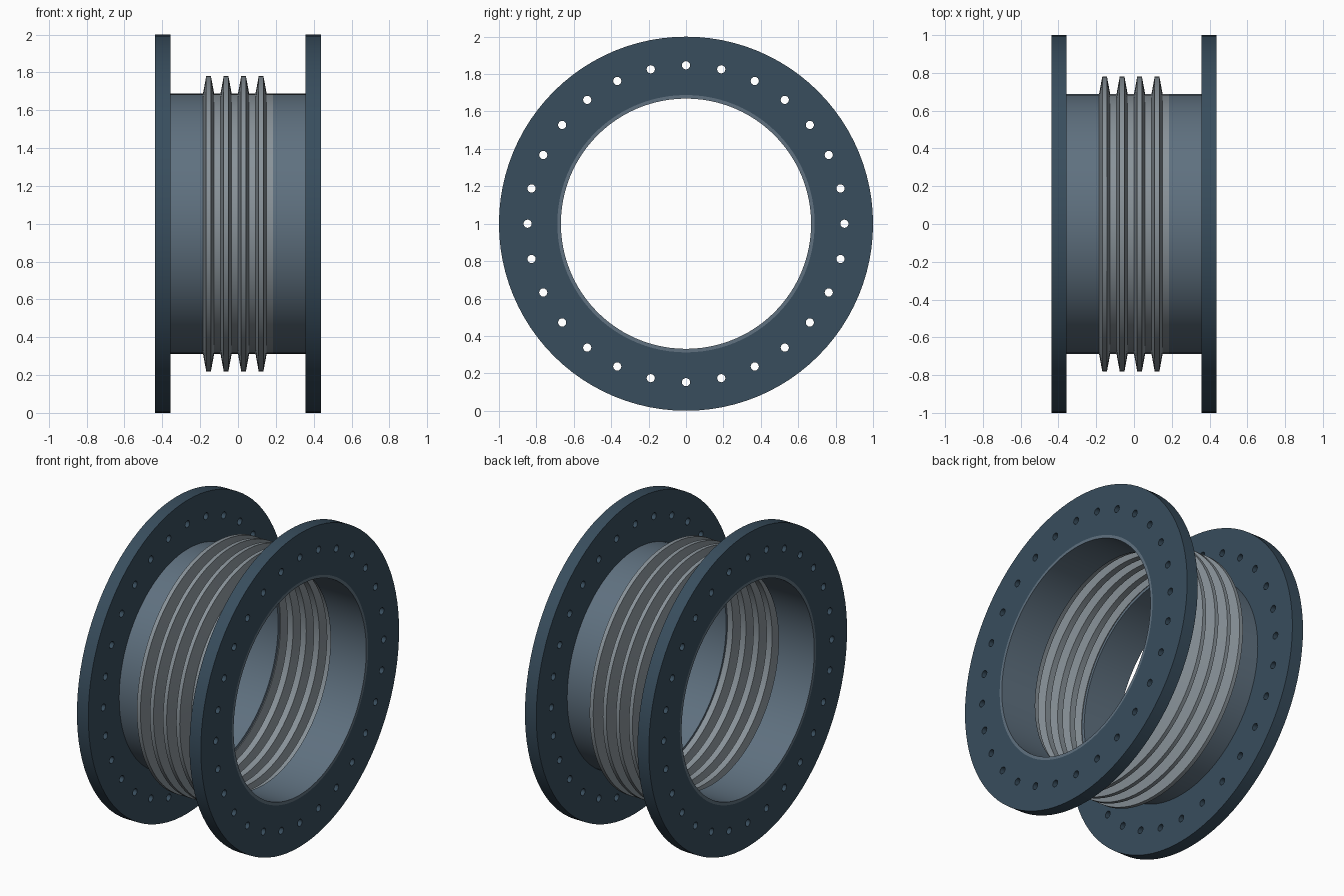
import bpy, bmesh
from math import pi, sin, cos, radians

if "Cube" in bpy.data.objects:
    bpy.data.objects.remove(bpy.data.objects["Cube"])

SEG = 96          # sides round the axis
HALF = 0.4375     # half length of the joint
FLANGE_T = 0.08
PIPE_OUT, PIPE_IN = 0.688, 0.669
BOLTS, BOLT_CIRCLE, BOLT_R = 28, 0.847, 0.022
PITCH, WAVES = 0.0925, 4


def material(name, rgb):
    m = bpy.data.materials.new(name)
    m.diffuse_color = (*rgb, 1)
    m.use_nodes = True
    m.node_tree.nodes["Principled BSDF"].inputs["Base Color"].default_value = m.diffuse_color
    return m


def add_object(name, bm, mat=None):
    mesh = bpy.data.meshes.new(name)
    bm.to_mesh(mesh)
    bm.free()
    ob = bpy.data.objects.new(name, mesh)
    bpy.context.collection.objects.link(ob)
    if mat:
        mesh.materials.append(mat)
    return ob


def lathe(name, profile, mat, closed=True):
    """Revolve (x, radius) points about the x axis at z = 1."""
    bm = bmesh.new()
    rings = []
    for i in range(SEG):
        a = 2 * pi * i / SEG
        rings.append([bm.verts.new((x, r * sin(a), 1 + r * cos(a))) for x, r in profile])
    n = len(profile)
    for i in range(SEG):
        p, q = rings[i], rings[(i + 1) % SEG]
        for j in range(n if closed else n - 1):
            k = (j + 1) % n
            bm.faces.new((p[j], p[k], q[k], q[j]))
    bmesh.ops.recalc_face_normals(bm, faces=bm.faces)
    return add_object(name, bm, mat)


def tube(name, x0, x1, r_in, r_out, mat):
    return lathe(name, [(x0, r_in), (x0, r_out), (x1, r_out), (x1, r_in)], mat)


def apply_and_smooth(ob):
    bpy.ops.object.select_all(action='DESELECT')
    ob.select_set(True)
    bpy.context.view_layer.objects.active = ob
    for m in list(ob.modifiers):
        bpy.ops.object.modifier_apply(modifier=m.name)
    bpy.ops.object.shade_smooth_by_angle(angle=radians(15 if ob.name == "bellows" else 30))


flange_mat = material("flange_blue", (0.04, 0.075, 0.11))
pipe_mat = material("pipe_steel", (0.115, 0.165, 0.215))
bellows_mat = material("bellows_steel", (0.25, 0.29, 0.32))

# Bolt hole cutter: a ring of rods through both flanges
bm = bmesh.new()
for i in range(BOLTS):
    a = 2 * pi * i / BOLTS
    ends = []
    for x in (-0.6, 0.6):
        ends.append([bm.verts.new((x, BOLT_CIRCLE * sin(a) + BOLT_R * cos(2 * pi * k / 16),
                                   1 + BOLT_CIRCLE * cos(a) + BOLT_R * sin(2 * pi * k / 16)))
                     for k in range(16)])
    bm.faces.new(ends[0])
    bm.faces.new(ends[1])
    for k in range(16):
        n = (k + 1) % 16
        bm.faces.new((ends[0][k], ends[0][n], ends[1][n], ends[1][k]))
bmesh.ops.recalc_face_normals(bm, faces=bm.faces)
cutter = add_object("bolt_hole_cutter", bm)
cutter.hide_render = True

# Flanges and pipe ends, one of each per side
for side, s in (("left", -1), ("right", 1)):
    flange = tube(side + "_flange", s * HALF, s * (HALF - FLANGE_T), PIPE_OUT, 1.0, flange_mat)
    cut = flange.modifiers.new("bolt_holes", 'BOOLEAN')
    cut.operation = 'DIFFERENCE'
    cut.solver = 'EXACT'
    cut.object = cutter
    apply_and_smooth(flange)
    pipe = tube(side + "_pipe", s * HALF, s * PITCH * WAVES / 2, PIPE_IN, PIPE_OUT, pipe_mat)
    apply_and_smooth(pipe)
bpy.data.objects.remove(cutter)

# Bellows: thin corrugated sleeve of four convolutions
x0 = -PITCH * WAVES / 2
profile = []
for i in range(WAVES):
    x = x0 + i * PITCH
    profile += [(x, 0.688), (x + 0.017, 0.78), (x + 0.042, 0.78), (x + 0.059, 0.688)]
profile.append((-x0, 0.688))
bellows = lathe("bellows", profile, bellows_mat, closed=False)
wall = bellows.modifiers.new("wall", 'SOLIDIFY')
wall.thickness = 0.005
wall.offset = -1
apply_and_smooth(bellows)
